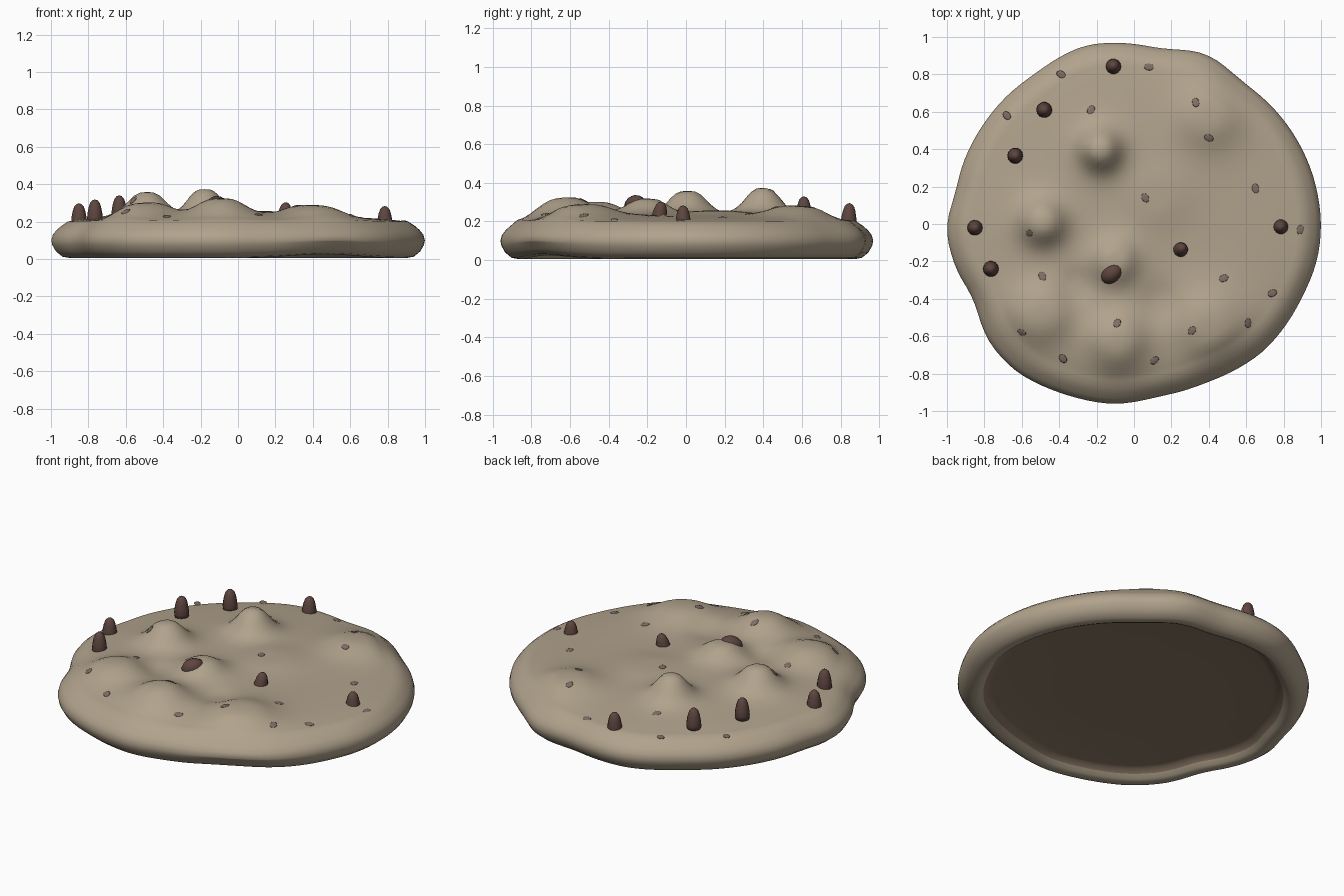
import bpy, bmesh, math
from mathutils import Vector, Matrix

if "Cube" in bpy.data.objects:
    bpy.data.objects.remove(bpy.data.objects["Cube"])


def material(name, rgb):
    m = bpy.data.materials.new(name)
    m.diffuse_color = (*rgb, 1)
    m.use_nodes = True
    m.node_tree.nodes["Principled BSDF"].inputs["Base Color"].default_value = m.diffuse_color
    return m


DOUGH = material("dough", (0.44, 0.365, 0.265))
BASE = material("baked_base", (0.26, 0.19, 0.13))
CHOC = material("chocolate", (0.11, 0.06, 0.05))
FLECK = material("fleck", (0.22, 0.155, 0.13))

# Hand-formed outline: (angle in degrees, radius)
OUTLINE = [(0, 1.0), (17, .99), (34, .975), (53, .955), (67, .99), (81, .945), (99, .98),
           (106, .99), (124, .96), (135, .965), (144, .965), (162, .97), (170, .966),
           (181, 1.005), (193, .984), (205, .942), (219, 1.0), (231, 1.01), (248, .982),
           (264, .968), (278, .93), (294, .93), (305, .95), (315, .97), (337, .98),
           (349, .998), (360, 1.0)]


def linear_radius(a):
    a %= 360
    for (a0, r0), (a1, r1) in zip(OUTLINE, OUTLINE[1:]):
        if a0 <= a <= a1:
            return r0 + (r1 - r0) * (a - a0) / (a1 - a0)


def radius(a):
    return sum(linear_radius(a + d) for d in (-4, -2, 0, 2, 4)) / 5


# Lumps on the top: x, y, height, half-width
LUMPS = [(-.18, .40, .145, .105), (-.49, .01, .13, .115), (-.10, -.20, .085, .12),
         (.40, .58, .065, .17), (-.09, -.63, .10, .15), (.40, -.54, .07, .18),
         (-.50, -.48, .08, .16), (.13, .15, .025, .18),
         (-.30, -.33, -.02, .09), (.15, -.42, -.02, .1)]


def top_z(x, y):
    f = math.hypot(x, y) / radius(math.degrees(math.atan2(y, x)))
    z = .226 - .026 * min(1, f / .9) ** 4
    fade = max(0, min(1, (.97 - f) / .15))
    for lx, ly, h, w in LUMPS:
        z += fade * h / (1 + (math.hypot(x - lx, y - ly) / w) ** 3.5)
    return z


def finish(bm, name, mat, mat2=None):
    bmesh.ops.recalc_face_normals(bm, faces=bm.faces[:])
    me = bpy.data.meshes.new(name)
    bm.to_mesh(me)
    bm.free()
    me.materials.append(mat)
    if mat2:
        me.materials.append(mat2)
    me.shade_smooth()
    ob = bpy.data.objects.new(name, me)
    bpy.context.collection.objects.link(ob)
    return ob


# Cookie body: hollowed base, rounded rim, lumpy top
N = 120
bm = bmesh.new()
rim = [(.4, .06), (.80, .06), (.83, .055), (.855, .035), (.875, .015), (.90, .005), (.94, .012),
       (.975, .04), (.995, .075), (1, .10), (.992, .13), (.972, .155), (.945, .178)]
rings = rim + [(.91 - .035 * i, None) for i in range(26)]
loops = []
for f, z in rings:
    loop = []
    for i in range(N):
        a = 360 * i / N
        t = math.radians(a)
        r = f * radius(a)
        x, y = r * math.cos(t), r * math.sin(t)
        zz = top_z(x, y) if z is None else z
        # the rim lifts off the table a little at the front right
        if z is not None and f > .86 and z < .08:
            zz += .02 * math.exp(-((a - 303) / 18) ** 2)
        loop.append(bm.verts.new((x, y, zz)))
    loops.append(loop)
for k, (l0, l1) in enumerate(zip(loops, loops[1:])):
    for i in range(N):
        j = (i + 1) % N
        bm.faces.new((l0[i], l0[j], l1[j], l1[i])).material_index = int(k < 3)
bm.faces.new(loops[0]).material_index = 1
centre = bm.verts.new((0, 0, top_z(0, 0)))
for i in range(N):
    bm.faces.new((loops[-1][i], loops[-1][(i + 1) % N], centre))
finish(bm, "cookie_body", DOUGH, BASE)


def chip(name, x, y, tip, lean=(0, 0)):
    """Bullet-shaped chip, half sunk in the dough."""
    profile = [(.038, 0), (.042, .03), (.039, .06), (.033, .09), (.025, .113), (.013, .126)]
    seg = 14
    bm = bmesh.new()
    ls = [[bm.verts.new((r * math.cos(k * math.tau / seg), r * math.sin(k * math.tau / seg), z))
           for k in range(seg)] for r, z in profile]
    for l0, l1 in zip(ls, ls[1:]):
        for i in range(seg):
            bm.faces.new((l0[i], l0[(i + 1) % seg], l1[(i + 1) % seg], l1[i]))
    bm.faces.new(ls[0])
    peak = bm.verts.new((0, 0, .13))
    for i in range(seg):
        bm.faces.new((ls[-1][i], ls[-1][(i + 1) % seg], peak))
    rot = Vector((lean[0], lean[1], 1)).to_track_quat('Z', 'Y').to_matrix().to_4x4()
    bm.transform(Matrix.Translation((x, y, tip - .13)) @ rot)
    finish(bm, name, CHOC)


# Standing chocolate chips: x, y, tip height, lean
CHIPS = [(-.11, .84, .295, (0, .05)), (-.48, .61, .33, (0, 0)), (-.635, .365, .34, (0, 0)),
         (-.85, -.02, .298, (0, 0)), (-.765, -.24, .318, (0, 0)),
         (.243, -.145, .305, (.12, .15)), (.785, -.015, .283, (0, 0))]
for n, c in enumerate(CHIPS):
    chip(f"chocolate_chip_{n + 1}", *c)


def pebble(bm, x, y, z, size, turn):
    n = Vector((top_z(x - .01, y) - top_z(x + .01, y),
                top_z(x, y - .01) - top_z(x, y + .01), .02)).normalized()
    rot = n.to_track_quat('Z', 'Y').to_matrix().to_4x4()
    mat = (Matrix.Translation((x, y, z)) @ rot @ Matrix.Rotation(turn, 4, 'Z')
           @ Matrix.Diagonal((*size, 1)))
    bmesh.ops.create_uvsphere(bm, u_segments=14, v_segments=8, radius=1, matrix=mat)


# Chip lying on the slope of the middle lump
bm = bmesh.new()
pebble(bm, -.12, -.265, .285, (.065, .048, .05), 1.1)
finish(bm, "leaning_chip", CHOC)

# Small flecks flush with the top
FLECKS = [(.08, .84), (.33, .65), (.40, .46), (-.23, .61), (-.39, .80), (.06, .14), (-.56, -.05),
          (.89, -.03), (.48, -.29), (.74, -.37), (.61, -.53), (.31, -.57), (.11, -.73),
          (-.09, -.53), (-.38, -.72), (-.60, -.58), (-.49, -.28), (.65, .19), (-.68, .58)]
bm = bmesh.new()
for k, (x, y) in enumerate(FLECKS):
    pebble(bm, x, y, top_z(x, y), (.026, .019, .004), k * 1.3)
finish(bm, "dough_flecks", FLECK)
